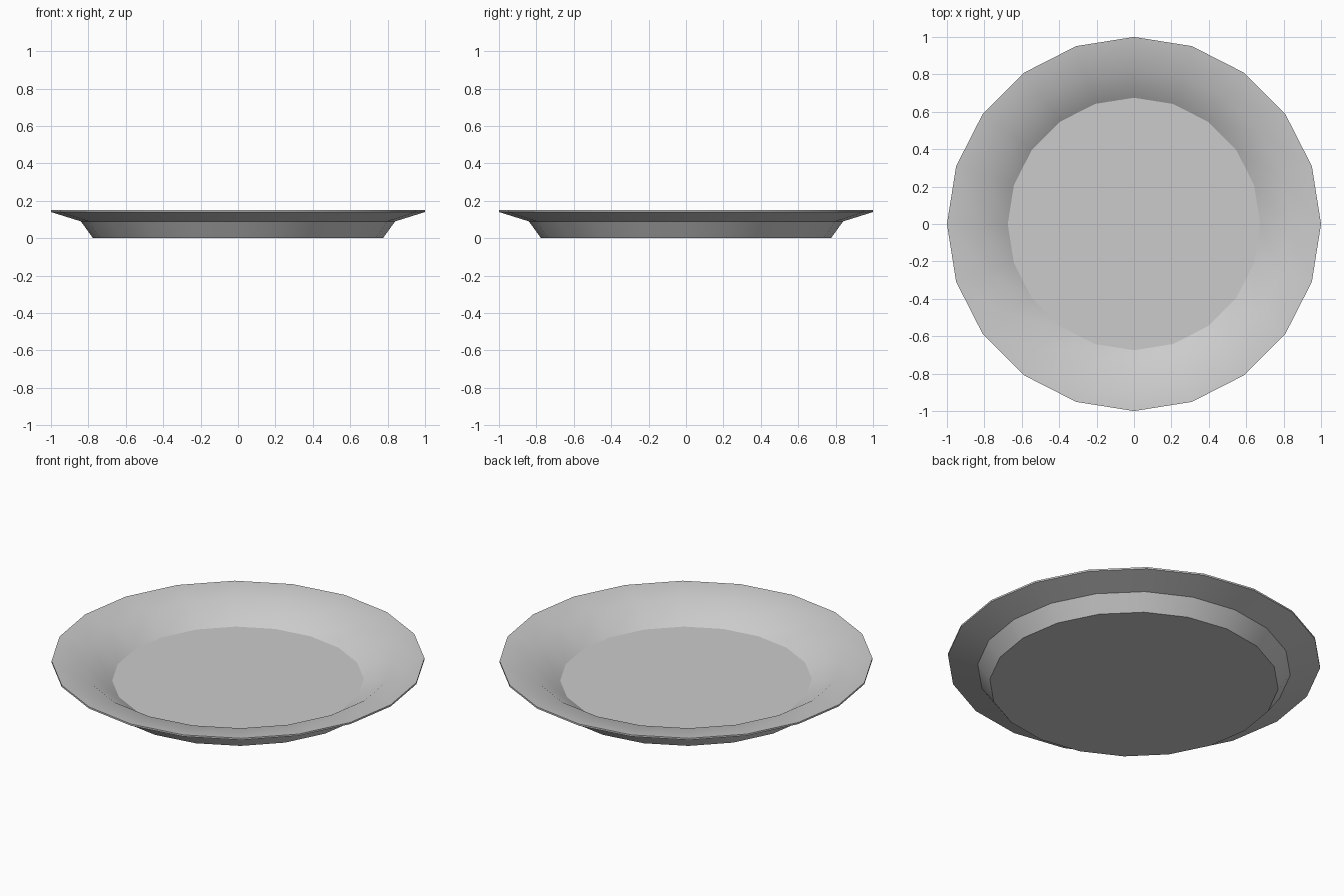
import bpy, bmesh
from math import cos, sin, tau, radians

if "Cube" in bpy.data.objects:
    bpy.data.objects.remove(bpy.data.objects["Cube"])

SIDES = 20
# plate cross-section (radius, height): underside, rim, inner wall, floor
PROFILE = [(0.775, 0), (0.84, 0.09), (1.0, 0.14), (1.0, 0.15), (0.83, 0.13), (0.675, 0.03)]

# revolve the profile into 20-sided rings
bm = bmesh.new()
rings = [[bm.verts.new((r * cos(tau * i / SIDES), r * sin(tau * i / SIDES), z))
          for i in range(SIDES)] for r, z in PROFILE]
for a, b in zip(rings, rings[1:]):
    for i in range(SIDES):
        j = (i + 1) % SIDES
        bm.faces.new((a[i], a[j], b[j], b[i]))

# flat base and eating surface
bm.faces.new(rings[0][::-1])
bm.faces.new(rings[-1])
bmesh.ops.recalc_face_normals(bm, faces=bm.faces)

mesh = bpy.data.meshes.new("plate")
bm.to_mesh(mesh)
bm.free()
plate = bpy.data.objects.new("plate", mesh)
bpy.context.collection.objects.link(plate)

# smooth around the wall, sharp at the base and floor edges
bpy.context.view_layer.objects.active = plate
plate.select_set(True)
bpy.ops.object.shade_smooth_by_angle(angle=radians(30))
